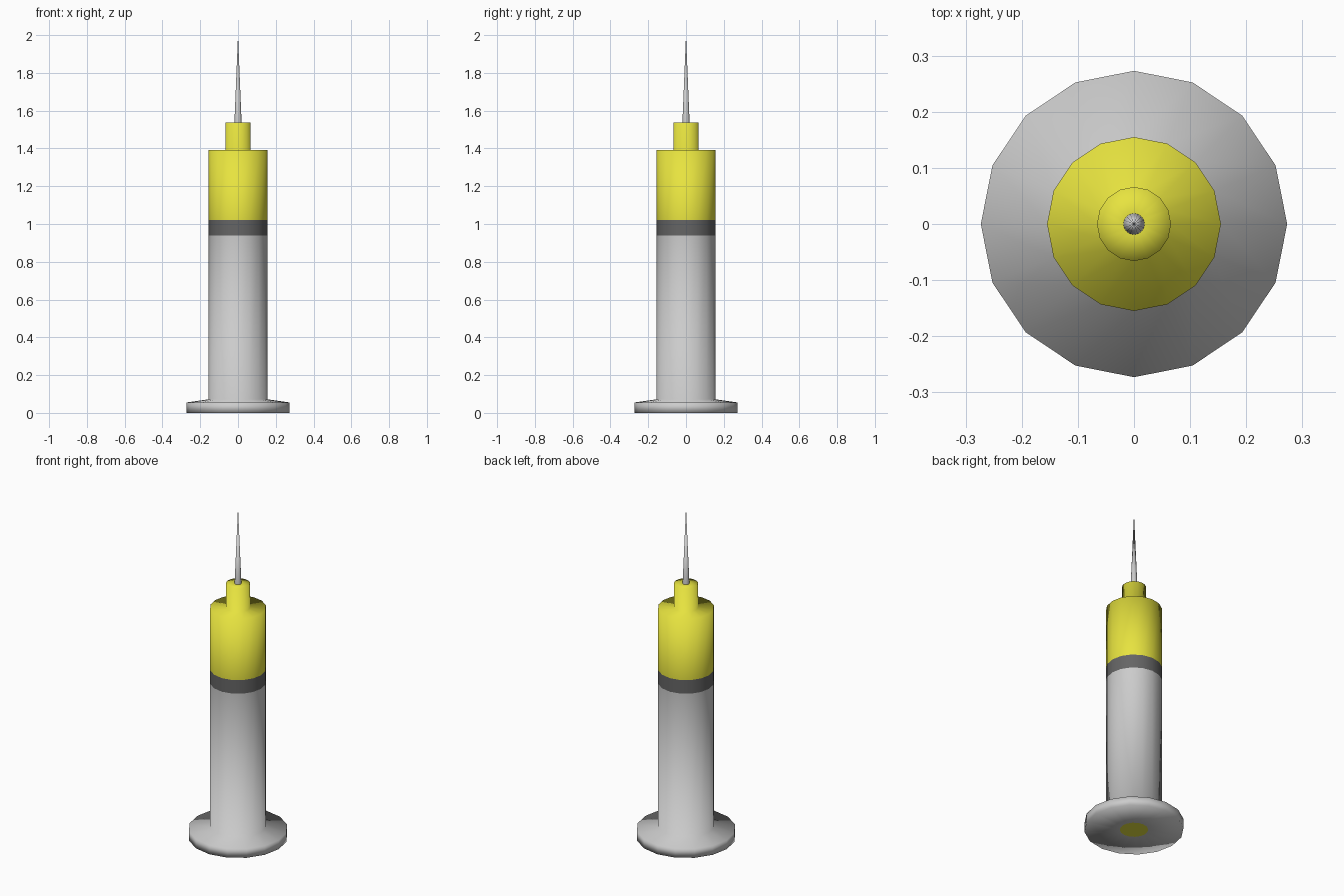
import bpy, bmesh, math

if "Cube" in bpy.data.objects:
    bpy.data.objects.remove(bpy.data.objects["Cube"])

SIDES = 16


def material(name, rgb):
    m = bpy.data.materials.new(name)
    m.diffuse_color = (*rgb, 1)
    m.use_nodes = True
    m.node_tree.nodes["Principled BSDF"].inputs["Base Color"].default_value = m.diffuse_color
    return m


def lathe(name, profile, mat=None):
    """Spin (radius, z) points, listed bottom to top, around z; radius 0 closes to a point."""
    bm = bmesh.new()
    rings = []
    for r, z in profile:
        if r == 0:
            rings.append([bm.verts.new((0, 0, z))] * SIDES)
        else:
            rings.append([bm.verts.new((r * math.cos(math.tau * i / SIDES),
                                        r * math.sin(math.tau * i / SIDES), z))
                          for i in range(SIDES)])
    for low, high in zip(rings, rings[1:]):
        for i in range(SIDES):
            j = (i + 1) % SIDES
            corners = dict.fromkeys((low[i], low[j], high[j], high[i]))
            bm.faces.new(list(corners)).smooth = True
    mesh = bpy.data.meshes.new(name)
    bm.to_mesh(mesh)
    bm.free()
    ob = bpy.data.objects.new(name, mesh)
    bpy.context.collection.objects.link(ob)
    if mat:
        mesh.materials.append(mat)
    return ob


yellow = material("yellow", (0.8, 0.77, 0.05))
black = material("black", (0.13, 0.13, 0.13))

# Grey barrel with the finger flange at its base
lathe("barrel", [(0.078, 0), (0.273, 0), (0.273, 0.055), (0.155, 0.072), (0.155, 0.94)])

# Yellow disc in the underside
lathe("end_disc", [(0, 0), (0.078, 0)], yellow)

# Black stopper band
lathe("stopper", [(0.155, 0.94), (0.155, 1.022)], black)

# Yellow fluid chamber and neck
lathe("fluid_chamber", [(0.155, 1.022), (0.155, 1.393), (0.066, 1.393),
                        (0.066, 1.538), (0.019, 1.538)], yellow)

# Needle
lathe("needle", [(0.019, 1.538), (0, 2.0)])
